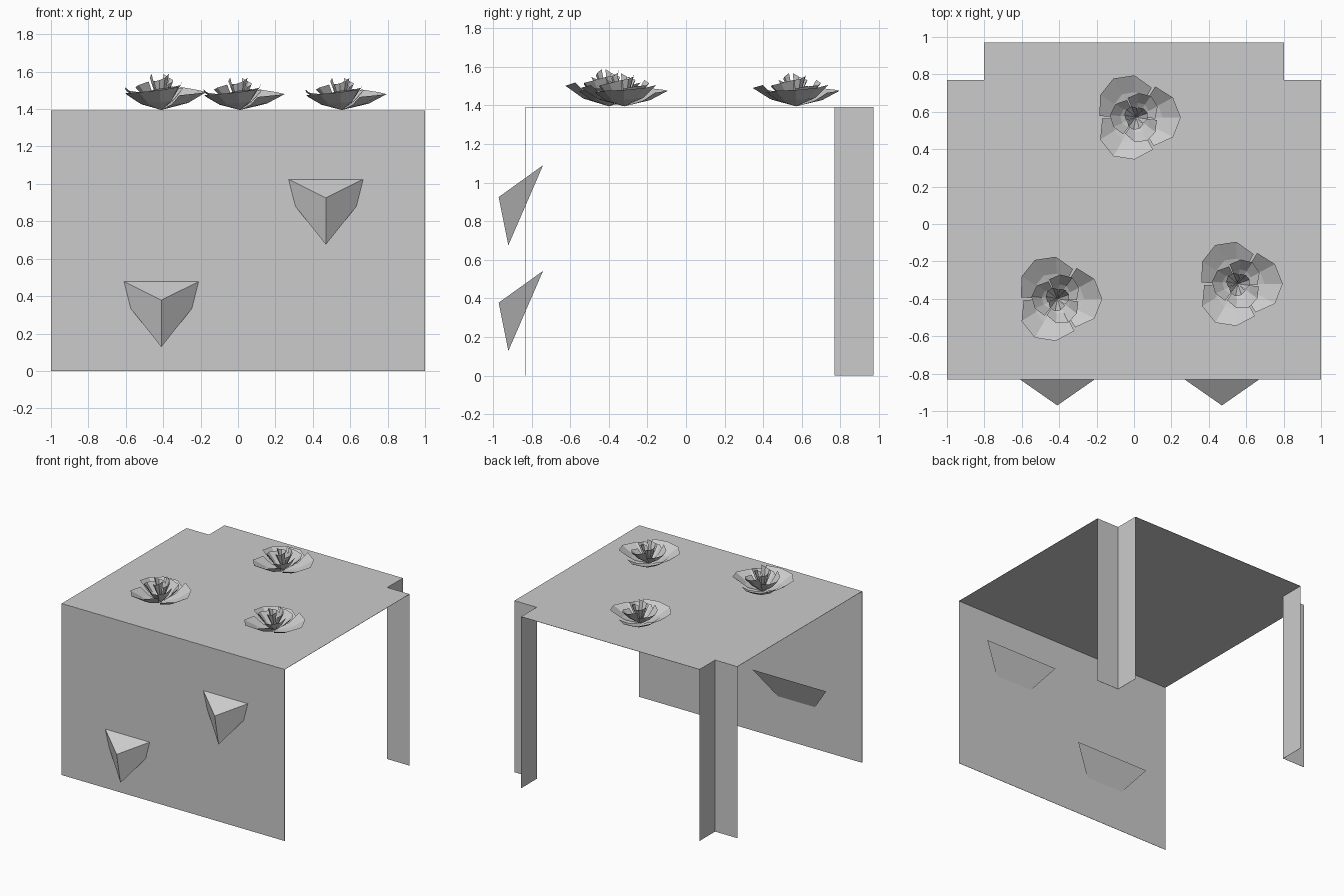
import bpy
from math import sin, cos, radians

if "Cube" in bpy.data.objects:
    bpy.data.objects.remove(bpy.data.objects["Cube"])

H = 1.39                      # height of the table top
FRONT, BACK = -0.83, 0.97     # depth range of the table
NOTCH = 0.2                   # square notch at the back corners


def make(name, verts, faces, loc=(0, 0, 0), scale=(1, 1, 1)):
    mesh = bpy.data.meshes.new(name)
    mesh.from_pydata(verts, [], faces)
    mesh.update()
    ob = bpy.data.objects.new(name, mesh)
    ob.location, ob.scale = loc, scale
    bpy.context.collection.objects.link(ob)
    return ob


def sheet(ob):
    mod = ob.modifiers.new("thin_sheet", 'SOLIDIFY')
    mod.thickness, mod.offset = 0.002, 0
    return ob


# Folded cover: top with notched back corners
xi, yi = 1 - NOTCH, BACK - NOTCH
outline = [(-1, FRONT), (1, FRONT), (1, yi), (xi, yi),
           (xi, BACK), (-xi, BACK), (-xi, yi), (-1, yi)]
sheet(make("table_top", [(x, y, H) for x, y in outline], [range(8)]))

# Front panel hanging down to the floor
sheet(make("front_panel", [(-1, FRONT, 0), (1, FRONT, 0), (1, FRONT, H), (-1, FRONT, H)],
           [(0, 1, 2, 3)]))

# Back legs: folded strips lining each notch
for side, s in (("left", -1), ("right", 1)):
    path = [(s, yi), (s * xi, yi), (s * xi, BACK)]
    verts = [(x, y, z) for z in (0, H) for x, y in path]
    faces = [(0, 1, 4, 3), (1, 2, 5, 4)]
    if s > 0:
        faces = [f[::-1] for f in faces]
    sheet(make(side + "_back_leg", verts, faces))

# Thorns: three-sided spikes pushed through the front panel, point down
thorn_verts = [(0, -0.92, 0), (0, -0.97, 0.25), (0.33, -0.74, 0.415), (-0.33, -0.74, 0.415)]
thorn_faces = [(0, 2, 1), (0, 1, 3), (0, 3, 2), (1, 2, 3)]
for name, x, z in (("lower_thorn", -0.41, 0.128), ("upper_thorn", 0.47, 0.675)):
    make(name, thorn_verts, thorn_faces, (x, 0, z))


# Flowers: tiers of three cupped petals around one base point
def flower(name, x, y, zscale):
    verts, faces = [(0, 0, 0)], []
    angles = (-58, -28, 0, 28, 58)
    rim_r = (0.18, 0.225, 0.24, 0.225, 0.195)
    rim_z = (0.07, 0.08, 0.085, 0.095, 0.11)
    # radial scale, height scale, turn in degrees, lift
    for rs, zs, turn, lift in ((1, 1, 0, 0), (0.58, 1.1, 55, 0.015), (0.28, 1.2, 20, 0.04)):
        for k in range(3):
            first = len(verts)
            for row in range(2):
                for a, r, z in zip(angles, rim_r, rim_z):
                    t = radians(a + turn + 120 * k)
                    r, z = (r, z) if row else (r * 0.6, z * 0.4)
                    verts.append((r * rs * cos(t), r * rs * sin(t), z * zs + lift))
            for i in range(first, first + 4):
                faces += [(0, i, i + 1), (i, i + 5, i + 6, i + 1)]
    make(name, verts, faces, (x, y, 1.395), (1, 1, zscale))


flower("back_flower", 0.01, 0.57, 1.0)
flower("front_left_flower", -0.41, -0.4, 1.12)
flower("front_right_flower", 0.555, -0.32, 1.0)
